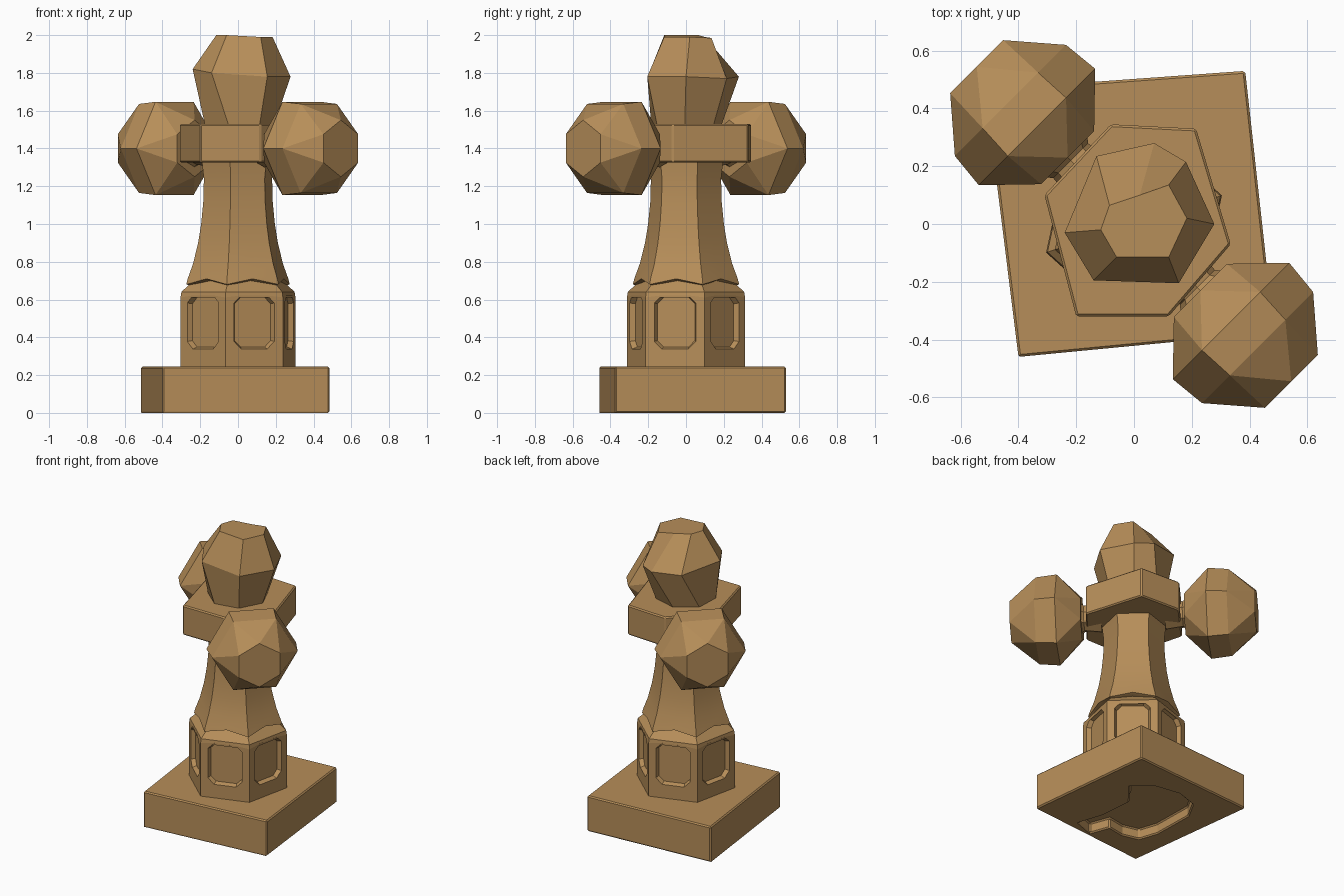
import bpy, bmesh
from math import sin, cos, pi, radians, sqrt
from mathutils import Vector

if "Cube" in bpy.data.objects:
    bpy.data.objects.remove(bpy.data.objects["Cube"])

tan = bpy.data.materials.new("tan_wood")
tan.diffuse_color = (0.47, 0.27, 0.10, 1)
tan.use_nodes = True
tan.node_tree.nodes["Principled BSDF"].inputs["Base Color"].default_value = tan.diffuse_color


def finish(name, bm, bevel=0.0, smooth=0):
    bmesh.ops.recalc_face_normals(bm, faces=bm.faces)
    me = bpy.data.meshes.new(name)
    bm.to_mesh(me)
    bm.free()
    ob = bpy.data.objects.new(name, me)
    bpy.context.collection.objects.link(ob)
    me.materials.append(tan)
    if smooth:
        bpy.ops.object.select_all(action='DESELECT')
        ob.select_set(True)
        bpy.context.view_layer.objects.active = ob
        bpy.ops.object.shade_smooth_by_angle(angle=radians(smooth))
    if bevel:
        m = ob.modifiers.new("bevel", 'BEVEL')
        m.width, m.segments = bevel, 1
    return ob


def loft(rings):
    """Skin a list of equal-length point rings and cap both ends."""
    bm = bmesh.new()
    vs = [[bm.verts.new(p) for p in r] for r in rings]
    n = len(rings[0])
    for a, b in zip(vs, vs[1:]):
        for i in range(n):
            bm.faces.new((a[i], a[(i + 1) % n], b[(i + 1) % n], b[i]))
    bm.faces.new(vs[0][::-1])
    bm.faces.new(vs[-1])
    bmesh.ops.recalc_face_normals(bm, faces=bm.faces)
    return bm


def hull(points):
    """Faceted convex solid with near-flat triangles merged."""
    bm = bmesh.new()
    for p in points:
        bm.verts.new(p)
    bmesh.ops.convex_hull(bm, input=bm.verts)
    bmesh.ops.dissolve_limit(bm, angle_limit=radians(4), verts=bm.verts, edges=bm.edges)
    return bm


def ring(r, z, n=6, phase=18):
    return [(r * cos(radians(phase) + 2 * pi * i / n),
             r * sin(radians(phase) + 2 * pi * i / n), z) for i in range(n)]


def prism(pts, z0, z1):
    return loft([[(x, y, z) for x, y in pts] for z in (z0, z1)])


# Slightly skewed base slab with an uneven hollow underneath
corners = [(-0.40, -0.46), (0.485, -0.375), (0.385, 0.53), (-0.515, 0.465)]
base = finish("base_slab", prism(corners, 0, 0.245))
uv = [(0, 0.30), (0.15, 0.29), (0.30, 0.18), (0.37, 0.04), (0.33, -0.10), (0.12, -0.30),
      (0, -0.36), (-0.10, -0.30), (-0.17, -0.20), (-0.30, -0.26), (-0.36, -0.13),
      (-0.20, -0.05), (-0.02, 0.10)]
hollow = [((v - u) / sqrt(2), (u + v) / sqrt(2)) for u, v in uv]
cutter = finish("hollow_cutter", prism(hollow, -0.1, 0.07))
cutter.hide_render = True
cutter.hide_set(True)
cut = base.modifiers.new("hollow", 'BOOLEAN')
cut.object, cut.solver = cutter, 'EXACT'
bev = base.modifiers.new("bevel", 'BEVEL')
bev.width, bev.segments = 0.008, 1

# Hexagonal drum with a recessed, corner-cut window on every side
bm = loft([ring(0.32, 0.23), ring(0.32, 0.61), ring(0.315, 0.64), ring(0.25, 0.70)])
sides = [f for f in bm.faces if abs(f.normal.z) < 0.02 and f.calc_area() > 0.05]
bmesh.ops.inset_individual(bm, faces=sides, thickness=0.068)
inner = {v for f in sides for v in f.verts}
for v in inner:
    v.co.z += 0.06
bmesh.ops.bevel(bm, geom=list(inner), offset=0.04, segments=1, affect='VERTICES')
bm.normal_update()
panes = [f for f in bm.faces if len(f.verts) == 8 and abs(f.normal.z) < 0.02]
bmesh.ops.inset_individual(bm, faces=panes, thickness=0.012, depth=-0.028)
finish("window_drum", bm)

# Flared column; the skirt dips at its corners
rings = []
for r, z, lift in [(0.25, 0.67, 0.03), (0.288, 0.68, 0.03), (0.28, 0.71, 0.015), (0.25, 0.79, 0),
                   (0.222, 0.90, 0), (0.205, 1.0, 0), (0.193, 1.12, 0), (0.19, 1.24, 0),
                   (0.202, 1.34, 0)]:
    c = ring(r, z)
    pts = []
    for i in range(6):
        a, b = Vector(c[i]), Vector(c[(i + 1) % 6])
        pts += [a, (a + b) / 2 + Vector((0, 0, lift))]
    rings.append(pts)
finish("flared_column", loft(rings), smooth=30)

# Uneven six-sided collar
collar = [(-0.31, 0.10), (-0.20, -0.32), (0.12, -0.32), (0.335, -0.07), (0.215, 0.33), (-0.08, 0.345)]
finish("collar", prism(collar, 1.325, 1.53), bevel=0.008)

# Top bulb: tapered stem, wide irregular waist, flat crown
low = ring(0.19, 1.52, 7, -2)
waist = [(0.278, 0.0, 1.78), (0.18, 0.215, 1.77), (0.07, 0.28, 1.78), (-0.13, 0.235, 1.79),
         (-0.24, -0.03, 1.82), (-0.14, -0.195, 1.80), (0.155, -0.205, 1.78)]
crown = [(0.183, 0.02, 1.99), (0.12, 0.135, 1.985), (0.02, 0.10, 1.99), (-0.085, 0.065, 2.0),
         (-0.115, -0.02, 2.0), (-0.06, -0.115, 2.0), (0.12, -0.115, 1.99)]
finish("top_bulb", loft([low, waist, crown]))

# Two side bulbs on short necks, pointing along opposite diagonals
for name, s in (("right_front", 1), ("left_back", -1)):
    def place(p):
        a, b, u = p
        return (s * (u + a) / sqrt(2), s * (a - u) / sqrt(2), 1.4 + b)
    sections = [(0.15, 0.325, 30), (0.285, 0.475, 0), (0.272, 0.605, 0), (0.15, 0.77, 30)]
    finish(name + "_bulb", hull([place(p) for r, u, ph in sections for p in ring(r, u, 6, ph)]))
    neck = [[place(p) for p in ring(r, u, 8, 0)] for r, u in ((0.10, 0.20), (0.085, 0.31), (0.11, 0.34))]
    finish(name + "_neck", loft(neck))
